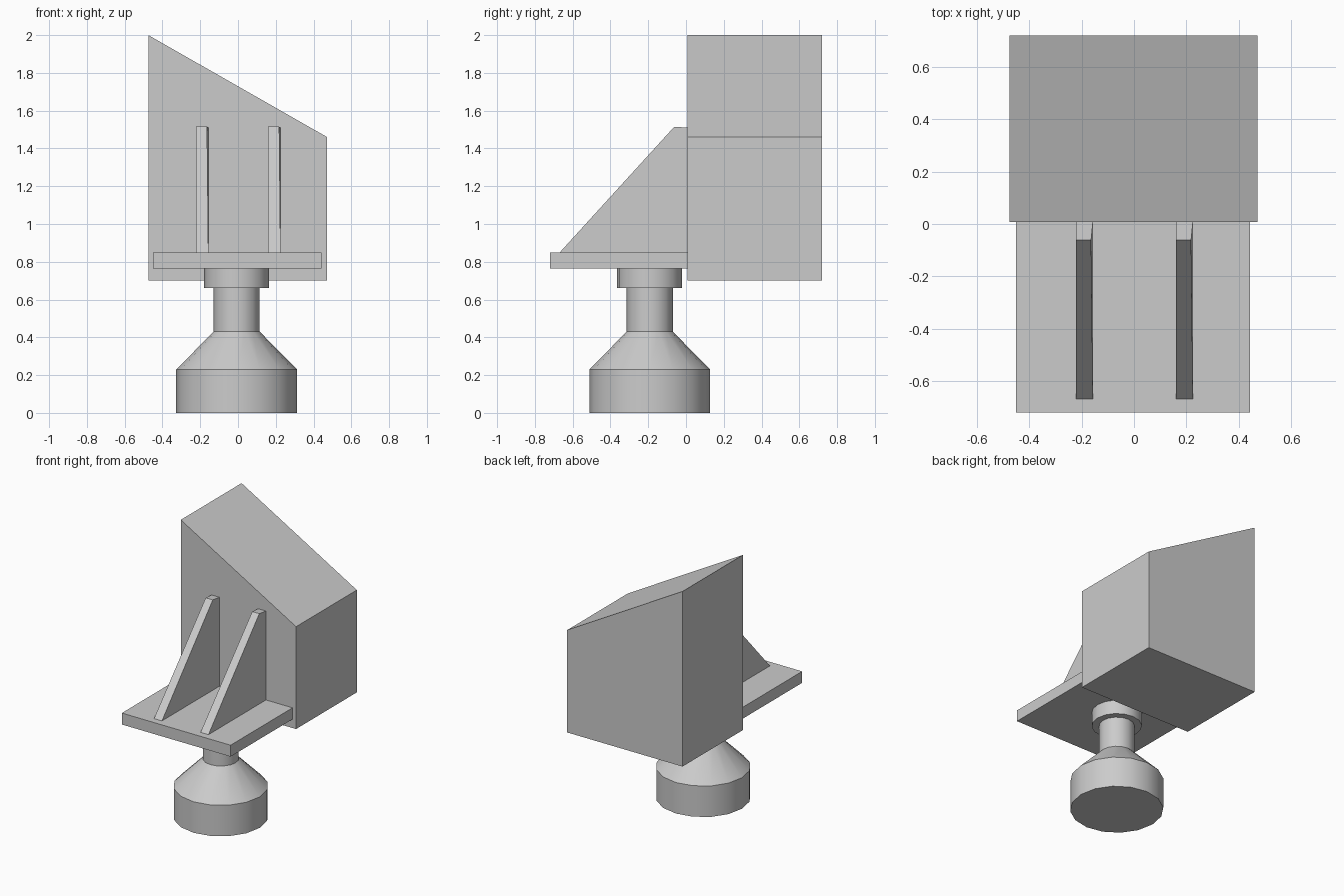
import bpy, bmesh, math

if "Cube" in bpy.data.objects:
    bpy.data.objects.remove(bpy.data.objects["Cube"])

grey = bpy.data.materials.new("plain grey")
grey.diffuse_color = (0.6, 0.6, 0.6, 1)
grey.use_nodes = True
grey.node_tree.nodes["Principled BSDF"].inputs["Base Color"].default_value = grey.diffuse_color


def finish(name, bm):
    bmesh.ops.recalc_face_normals(bm, faces=bm.faces)
    mesh = bpy.data.meshes.new(name)
    bm.to_mesh(mesh)
    bm.free()
    mesh.materials.append(grey)
    obj = bpy.data.objects.new(name, mesh)
    bpy.context.collection.objects.link(obj)
    return obj


def prism(name, near, far):
    """Solid bridging two matching outlines."""
    bm = bmesh.new()
    a = [bm.verts.new(p) for p in near]
    b = [bm.verts.new(p) for p in far]
    bm.faces.new(a)
    bm.faces.new(b[::-1])
    n = len(a)
    for i in range(n):
        j = (i + 1) % n
        bm.faces.new((a[i], b[i], b[j], a[j]))
    return finish(name, bm)


def lathe(name, profile, centre, sides):
    """Closed solid turned from (radius, height) pairs."""
    bm = bmesh.new()
    rings = []
    for r, z in profile:
        rings.append([bm.verts.new((centre[0] + r * math.cos(2 * math.pi * i / sides),
                                    centre[1] + r * math.sin(2 * math.pi * i / sides), z))
                      for i in range(sides)])
    for lo, hi in zip(rings, rings[1:]):
        for i in range(sides):
            j = (i + 1) % sides
            bm.faces.new((lo[i], lo[j], hi[j], hi[i]))
    bm.faces.new(rings[0][::-1])
    bm.faces.new(rings[-1])
    obj = finish(name, bm)
    bpy.ops.object.select_all(action='DESELECT')
    obj.select_set(True)
    bpy.context.view_layer.objects.active = obj
    bpy.ops.object.shade_smooth_by_angle(angle=math.radians(30))
    return obj


# Block with a sloping top
outline = [(-0.475, 0.70), (0.472, 0.70), (0.472, 1.46), (-0.475, 2.0)]
prism("sloped_block", [(x, 0.007, z) for x, z in outline],
      [(x, 0.72, z) for x, z in outline])

# Flat shelf plate in front of the block
corners = [(-0.45, -0.72), (0.443, -0.72), (0.443, 0.007), (-0.45, 0.007)]
prism("shelf_plate", [(x, y, 0.765) for x, y in corners],
      [(x, y, 0.85) for x, y in corners])

# Two triangular braces, slightly thinner at the top front corner
side = [(-0.668, 0.85), (0.007, 0.85), (0.007, 1.51), (-0.062, 1.515)]
for label, x in (("left", -0.222), ("right", 0.16)):
    widths = (0.065, 0.065, 0.065, 0.058)
    prism(label + "_brace", [(x, y, z) for y, z in side],
          [(x + w, y, z) for w, (y, z) in zip(widths, side)])

# Turned foot: base drum, cone, neck and collar
lathe("turned_foot", [(0.32, 0), (0.32, 0.23), (0.122, 0.43), (0.122, 0.66),
                      (0.172, 0.66), (0.172, 0.765)], (-0.007, -0.192), 16)
